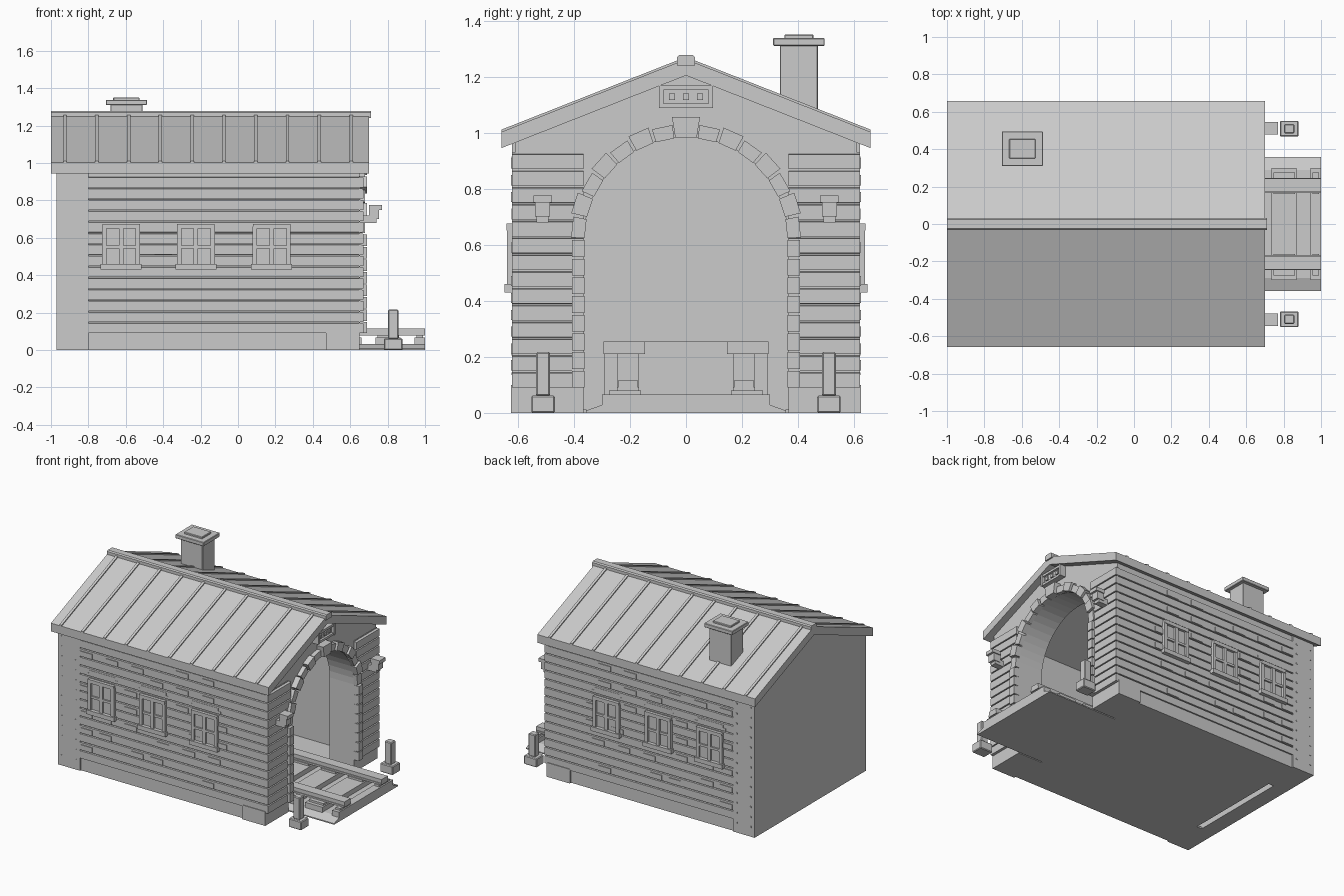
import bpy
import bmesh
from math import sin, cos, pi

if "Cube" in bpy.data.objects:
    bpy.data.objects.remove(bpy.data.objects["Cube"])

# Main sizes shared by the parts
BACK, FRONT = -.97, .65
ROOM_BACK, ROOM_FRONT = -.86, .46
TRACK_BACK, TRACK_FRONT = -.82, 1
WALL, SIDE, ROOM = .61, .62, .59
EAVE, GABLE = .97, 1.22
RADIUS, SPRING = .365, .62
PLINTH, COURSE, COURSE_COUNT = .09, .06, 14

GREY = (.6, .6, .6, 1)
grey = bpy.data.materials.new("plain grey")
grey.use_nodes = True
grey.diffuse_color = GREY
grey.node_tree.nodes["Principled BSDF"].inputs["Base Color"].default_value = GREY


def finish(name, bm, mirrored=False, bevel=None):
    """Turn the collected geometry into a named object."""
    bmesh.ops.recalc_face_normals(bm, faces=bm.faces)
    mesh = bpy.data.meshes.new(name)
    bm.to_mesh(mesh)
    bm.free()
    mesh.materials.append(grey)
    part = bpy.data.objects.new(name, mesh)
    bpy.context.collection.objects.link(part)
    if bevel:
        modifier = part.modifiers.new("Bevel", "BEVEL")
        modifier.width = bevel
        modifier.segments = 1
    if mirrored:
        modifier = part.modifiers.new("Mirror", "MIRROR")
        modifier.use_axis = (False, True, False)


def add_prism(bm, outline, span, along_x=True):
    """Extrude a closed outline: (y, z) along x, or (x, z) along y."""
    rings = []
    for depth in span:
        ring = []
        for across, up in outline:
            place = (depth, across, up) if along_x else (across, depth, up)
            ring.append(bm.verts.new(place))
        rings.append(ring)
    start, end = rings
    bm.faces.new(start)
    bm.faces.new(end[::-1])
    for i in range(len(outline)):
        bm.faces.new((start[i - 1], start[i], end[i], end[i - 1]))


def add_box(bm, x, y, z):
    (left, right), (low, high) = y, z
    add_prism(bm, [(left, low), (right, low), (right, high), (left, high)], x)


def around(centre, half):
    return (centre - half, centre + half)


def symmetric(half_outline):
    """Complete an outline given for y > 0."""
    return half_outline + [(-y, z) for y, z in reversed(half_outline)]


def gable(half_width, drop=0):
    """House outline from the left foot over the ridge to the right foot."""
    return [(-half_width, 0), (-half_width, EAVE - drop), (0, GABLE - drop),
            (half_width, EAVE - drop), (half_width, 0)]


# Thick arched front wall, hollow room behind it, and closed back wall
arch = []
for step in range(25):
    angle = pi * step / 24
    arch.append((RADIUS * cos(angle), SPRING + RADIUS * sin(angle)))
bm = bmesh.new()
add_prism(bm, gable(WALL) + [(RADIUS, 0)] + arch + [(-RADIUS, 0)], (ROOM_FRONT, FRONT))
finish("front_wall", bm)
bm = bmesh.new()
add_prism(bm, gable(WALL) + gable(ROOM, drop=.01)[::-1], (ROOM_BACK, ROOM_FRONT))
finish("room_walls", bm)
bm = bmesh.new()
add_prism(bm, gable(SIDE), (BACK, ROOM_BACK))
finish("back_wall", bm)
bm = bmesh.new()
add_box(bm, x=(ROOM_BACK, ROOM_FRONT), y=(RADIUS - .01, ROOM), z=(0, .012))
finish("room_floor", bm, mirrored=True)


def siding(base, out):
    """Outline of flush boards parted by narrow grooves."""
    top = PLINTH + COURSE * COURSE_COUNT
    outline = [(base, top), (base, PLINTH)]
    for i in range(COURSE_COUNT):
        low = PLINTH + COURSE * i
        outline += [(base + out, low), (base + out, low + COURSE * .86)]
        outline += [(base + out / 5, low + COURSE * .9), (base + out / 5, low + COURSE * .99)]
    return outline


# Boards on the sides and on the front beside the opening
bm = bmesh.new()
add_prism(bm, siding(WALL - .002, .012), (-.8, FRONT))
finish("side_siding", bm, mirrored=True)
bm = bmesh.new()
add_prism(bm, siding(FRONT - .002, .022), (RADIUS, SIDE), along_x=False)
finish("front_siding", bm, mirrored=True)

# Smooth rear corner panel with rivets, and the front corner foot
bm = bmesh.new()
add_box(bm, x=(ROOM_BACK, -.8), y=(.6, SIDE), z=(0, EAVE))
finish("rear_corner_panel", bm, mirrored=True)
bm = bmesh.new()
for row in range(13):
    for column in (-.94, -.83):
        add_box(bm, x=around(column, .005), y=around(SIDE, .003), z=around(.07 * (row + 1), .005))
finish("rivets", bm, mirrored=True)
bm = bmesh.new()
add_box(bm, x=(.47, FRONT), y=(.6, SIDE + .005), z=(0, .1))
finish("corner_foot", bm, mirrored=True)

# Side windows with frame, cross bars, sill and lintel
bm = bmesh.new()
for x in (-.625, -.225, .18):
    add_box(bm, x=around(x, .085), y=(.6, SIDE + .003), z=(.46, .66))
    add_box(bm, x=around(x, .11), y=(.6, .648), z=(.43, .46))
    add_box(bm, x=around(x, .1), y=(.6, .641), z=(.65, .675))
    add_box(bm, x=around(x, .08), y=(.6, .634), z=around(.55, .008))
    add_box(bm, x=around(x, .12), y=(.6, SIDE + .002), z=(.69, .71))
    add_box(bm, x=around(x, .1), y=(.6, SIDE + .002), z=(.71, .73))
    for offset in (-.09, 0, .09):
        add_box(bm, x=around(x + offset, .012), y=(.6, .638), z=(.46, .66))
finish("side_windows", bm, mirrored=True)

# Raised bricks: one word per course from the top, one letter per place along it
bm = bmesh.new()
for row, places in enumerate("pt aei lpt  hp av h rv adh mqu ad il at".split(" ")):
    for letter in places:
        x = (ord(letter) - ord("a")) / 20 - .75
        add_box(bm, x=around(x, .047), y=(.6, SIDE + .005), z=around(.89 - COURSE * row, .018))
finish("raised_bricks", bm, mirrored=True)

# Jamb blocks beside the opening
bm = bmesh.new()
for i in range(8):
    low = PLINTH + i * SPRING / 9.3
    add_box(bm, x=(FRONT, .69), y=(RADIUS - .002, .407), z=(low, low + COURSE))
finish("jamb_blocks", bm, mirrored=True)

# Arch stones, alternating in depth, and the keystone
STONES = 15
bm = bmesh.new()
for i in range(STONES):
    if i == STONES // 2:
        continue
    start, end = [pi * (i + edge) / STONES for edge in (.06, .94)]
    proud = i % 2 / 100
    inner, outer = RADIUS - .003, .41 + proud
    corners = ((inner, start), (outer, start), (outer, end), (inner, end))
    outline = [(r * cos(a), SPRING + r * sin(a)) for r, a in corners]
    add_prism(bm, outline, (FRONT, .68 + proud))
finish("arch_stones", bm)
bm = bmesh.new()
add_prism(bm, symmetric([(.038, .98), (.05, 1.055)]), (FRONT, .7))
finish("keystone", bm)

# Framed plaque in the gable
plaque_z = 1.128
bm = bmesh.new()
add_box(bm, x=(FRONT, .675), y=around(0, .09), z=around(plaque_z, .035))
for side in (-1, 1):
    add_box(bm, x=(FRONT, .695), y=around(side * .088, .008), z=around(plaque_z, .04))
    add_box(bm, x=(FRONT, .69), y=around(0, .09), z=around(plaque_z + side * .032, .008))
for column in (-1, 0, 1):
    add_box(bm, x=(FRONT, .685), y=around(column / 20, .011), z=around(plaque_z, .011))
finish("gable_plaque", bm)


def chevron(lift, thickness):
    """Cross-section of the pitched roof."""
    ridge, eave, half_width = 1.262 + lift, 1.003 + lift, .658
    return [(half_width, eave), (0, ridge), (-half_width, eave),
            (-half_width, eave - thickness), (0, ridge - thickness), (half_width, eave - thickness)]


# Roof with standing seams and ridge cap
bm = bmesh.new()
add_prism(bm, chevron(0, .058), (-1, .7))
finish("roof", bm)
bm = bmesh.new()
for i in range(10):
    add_prism(bm, chevron(.008, .03), around(.17 * i - .925, .009))
finish("roof_seams", bm)
bm = bmesh.new()
add_prism(bm, symmetric([(.032, 1.24), (.032, 1.27), (.024, 1.277)]), (-1, .71))
finish("ridge_cap", bm)

# Chimney shaft, cap and flue
chimney_x, chimney_y = -.597, .403
bm = bmesh.new()
for half, low, high in ((.076, 1, 1.32), (.1, 1.31, 1.338), (.06, 1.33, 1.35)):
    add_box(bm, x=around(chimney_x, half + .01), y=around(chimney_y, half - .008), z=(low, high))
finish("chimney", bm, bevel=.003)

# Lanterns on brackets
lantern_y = .512
bm = bmesh.new()
add_box(bm, x=(FRONT, .74), y=around(lantern_y, .022), z=(.68, .72))
add_box(bm, x=(.7, .755), y=around(lantern_y, .026), z=(.7, .755))
add_box(bm, x=(.7, .77), y=around(lantern_y, .033), z=(.75, .775))
finish("lanterns", bm, mirrored=True)

# Bollards outside the opening
bollard_x, bollard_y = .83, .51
bm = bmesh.new()
add_box(bm, x=around(bollard_x, .05), y=around(bollard_y, .042), z=(0, .062))
add_box(bm, x=around(bollard_x, .027), y=around(bollard_y, .025), z=(.06, .217))
finish("bollards", bm, mirrored=True, bevel=.005)

# Track bed, sleepers and rails on chairs
track = (TRACK_BACK, TRACK_FRONT)
bm = bmesh.new()
add_prism(bm, symmetric([(.357, 0), (.357, .008), (.29, .032)]), track)
finish("track_bed", bm)
sleepers, chairs = bmesh.new(), bmesh.new()
for i in range(9):
    rear = .945 - .21 * i
    front = min(rear + .135, TRACK_FRONT)
    add_box(sleepers, x=(rear, front), y=around(0, .3), z=(.025, .066))
    add_box(chairs, x=(rear + .01, front - .01), y=(.16, .275), z=(.06, .08))
finish("sleepers", sleepers)
finish("rail_chairs", chairs, mirrored=True)
rail_y = .207
bm = bmesh.new()
add_box(bm, x=track, y=around(rail_y, .04), z=(.078, .09))
add_box(bm, x=track, y=around(rail_y, .035), z=(.09, .116))
finish("rails", bm, mirrored=True)

# Buffer stop at the inner end of the track
bm = bmesh.new()
add_box(bm, x=(-.8, -.72), y=around(rail_y, .04), z=(.07, .215))
add_box(bm, x=(-.8, -.69), y=around(rail_y + .013, .074), z=(.21, .255))
finish("buffer_posts", bm, mirrored=True)
bm = bmesh.new()
add_box(bm, x=(TRACK_BACK, -.78), y=around(0, .29), z=(.03, .254))
finish("buffer_beam", bm)
